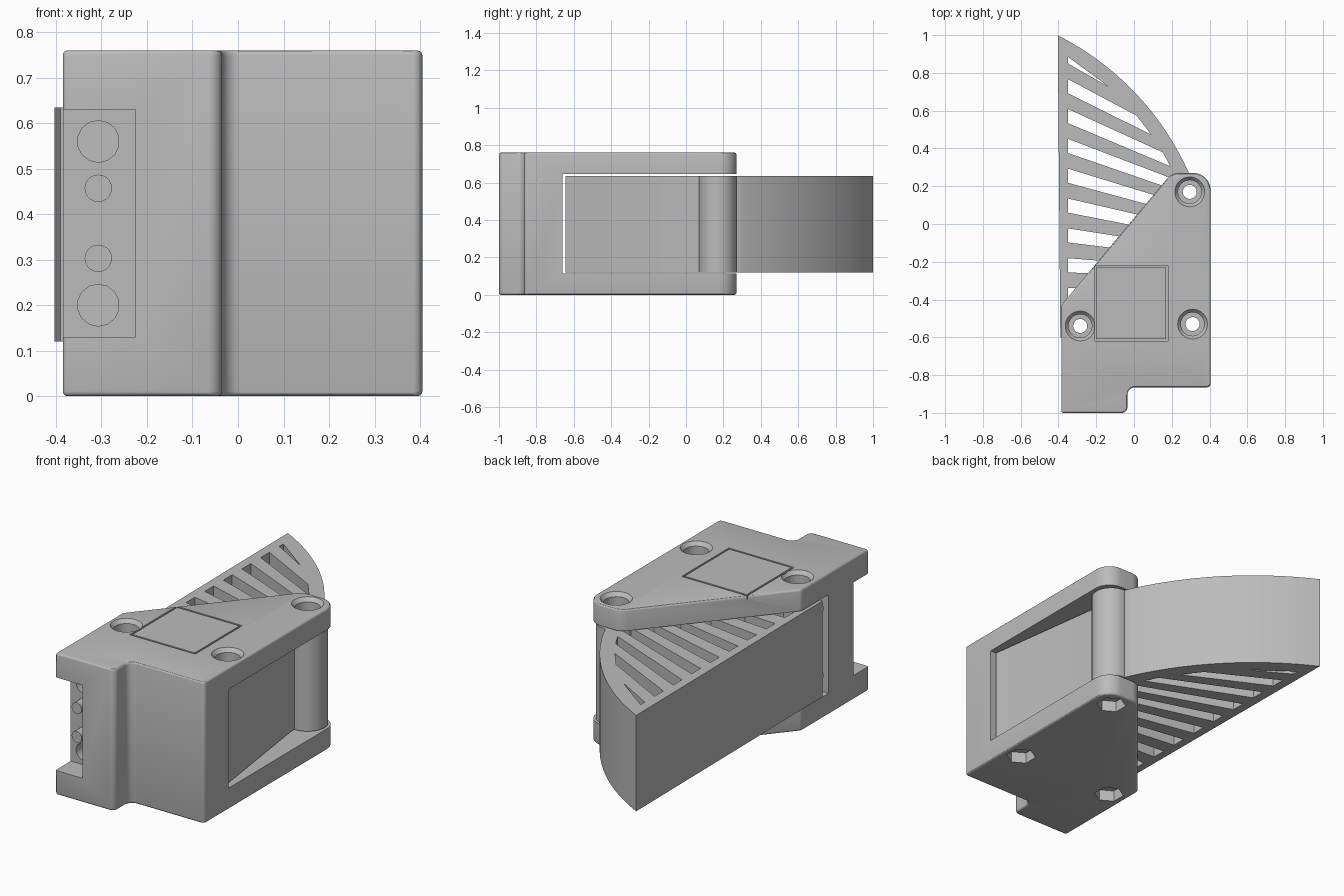
import bpy, bmesh, math
from mathutils import Vector

cube = bpy.data.objects.get("Cube")
if cube:
    bpy.data.objects.remove(cube, do_unlink=True)

grey = bpy.data.materials.new("plain_grey")
grey.use_nodes = True
grey.diffuse_color = (0.5, 0.5, 0.5, 1)
grey.node_tree.nodes["Principled BSDF"].inputs["Base Color"].default_value = (0.5, 0.5, 0.5, 1)


def fillet(corners, steps=8):
    """Round each (x, y, radius) corner of an outline."""
    out = []
    for i, (x, y, r) in enumerate(corners):
        p = Vector((x, y))
        if r == 0:
            out.append(p)
            continue
        a = (Vector(corners[i - 1][:2]) - p).normalized()
        b = (Vector(corners[(i + 1) % len(corners)][:2]) - p).normalized()
        half = a.angle(b) / 2
        centre = p + (a + b).normalized() * (r / math.sin(half))
        start = p + a * (r / math.tan(half)) - centre
        end = p + b * (r / math.tan(half)) - centre
        for k in range(steps + 1):
            t = k / steps
            out.append(centre + (start * (1 - t) + end * t).normalized() * r)
    return out


def prism(name, outline, z0, z1):
    bm = bmesh.new()
    base = bm.faces.new([bm.verts.new((p[0], p[1], z0)) for p in outline])
    ext = bmesh.ops.extrude_face_region(bm, geom=[base])
    for v in ext["geom"]:
        if isinstance(v, bmesh.types.BMVert):
            v.co.z = z1
    bmesh.ops.recalc_face_normals(bm, faces=bm.faces[:])
    mesh = bpy.data.meshes.new(name)
    bm.to_mesh(mesh)
    bm.free()
    mesh.materials.append(grey)
    ob = bpy.data.objects.new(name, mesh)
    bpy.context.collection.objects.link(ob)
    return ob


def box(name, x0, x1, y0, y1, z0, z1):
    return prism(name, [(x0, y0), (x1, y0), (x1, y1), (x0, y1)], z0, z1)


def cylinder(name, centre, r, depth, sides=32, r_top=None, along_y=False):
    rot = (math.radians(90), 0, 0) if along_y else (0, 0, 0)
    bpy.ops.mesh.primitive_cone_add(vertices=sides, radius1=r, radius2=r if r_top is None else r_top,
                                    depth=depth, location=centre, rotation=rot)
    ob = bpy.context.object
    ob.name = name
    ob.data.materials.append(grey)
    return ob


def apply(ob, mod):
    bpy.context.view_layer.objects.active = ob
    bpy.ops.object.modifier_apply(modifier=mod.name)


def cut(ob, cutter):
    mod = ob.modifiers.new("cut", "BOOLEAN")
    mod.operation, mod.solver, mod.object = "DIFFERENCE", "EXACT", cutter
    cutter.hide_render = True
    apply(ob, mod)
    bpy.data.objects.remove(cutter, do_unlink=True)


def smooth(ob):
    bpy.ops.object.select_all(action="DESELECT")
    ob.select_set(True)
    bpy.context.view_layer.objects.active = ob
    bpy.ops.object.shade_smooth_by_angle(angle=math.radians(30))


HEIGHT = 0.76
SCREWS = [(0.295, 0.17), (-0.285, -0.54), (0.31, -0.53)]

# Housing: stepped block with a diagonal rear and softened edges
housing = prism("housing", fillet([
    (-0.385, -1, 0), (-0.035, -1, 0.03), (-0.035, -0.865, 0.04), (0.405, -0.865, 0.02),
    (0.405, 0.27, 0.09), (0.2, 0.27, 0.08), (-0.385, -0.43, 0.03)]), 0, HEIGHT)
bevel = housing.modifiers.new("soft_edges", "BEVEL")
bevel.width, bevel.segments = 0.011, 3
bevel.limit_method, bevel.angle_limit = "ANGLE", math.radians(40)
apply(housing, bevel)

# Cavity for the lever and the notch at the front corner
cut(housing, box("cavity", -1, 1, -0.66, 1, 0.115, 0.645))
cut(housing, box("notch", -1, -0.225, -1.2, -0.87, 0.13, 0.63))

# Square groove in the lid
for x0, x1, y0, y1 in [(-0.21, 0.18, -0.62, -0.61), (-0.21, 0.18, -0.23, -0.22),
                       (-0.21, -0.2, -0.615, -0.225), (0.17, 0.18, -0.615, -0.225)]:
    cut(housing, box("groove", x0, x1, y0, y1, HEIGHT - 0.02, HEIGHT + 0.1))

# Screw holes: chamfered counterbores above, hexagonal nut pockets below
for x, y in SCREWS:
    cut(housing, cylinder("bore", (x, y, 0.4), 0.037, 2))
    cut(housing, cylinder("counterbore", (x, y, HEIGHT), 0.062, 0.14))
    cut(housing, cylinder("chamfer", (x, y, HEIGHT), 0.062, 0.04, r_top=0.096))
    cut(housing, cylinder("nut_pocket", (x, y, 0), 0.075, 0.12, sides=6))

# Two wire holes and two pins in the notch
for side in (-1, 1):
    cut(housing, cylinder("wire_hole", (-0.307, -0.77, 0.38 + side * 0.18), 0.046, 0.4,
                          sides=14, along_y=True))
    smooth(cylinder("pin", (-0.307, -0.87, 0.38 + side * 0.077), 0.03, 0.12,
                    sides=20, along_y=True))
smooth(housing)

# Lever: fan with a curved outer wall, reaching into the cavity
centre, radius = Vector((-1.08, -0.34)), 1.5
arc = []
for k in range(25):
    a = math.radians(24 + (63.2 - 24) * k / 24)
    arc.append(centre + radius * Vector((math.cos(a), math.sin(a))))
Z0, Z1 = 0.12, 0.635
lever = prism("lever", arc + [(-0.39, -0.6), (0.38, -0.645), (0.285, 0.05)], Z0, Z1)
boss = cylinder("lever_boss", (*SCREWS[0], (Z0 + Z1) / 2), 0.1, Z1 - Z0, sides=40)

# Tapering slots that run towards a common point
focus = Vector((1.75, -0.35))


def slot_end(start):
    step = (focus - start).normalized() * 0.004
    p = start.copy()
    while (p - centre).length < radius - 0.075 and (p.x - 0.2) * 0.767 - (p.y - 0.27) * 0.641 < 0.06:
        p += step
    return p


for i in range(9):
    y = 0.925 - 0.158 * i
    low, high = Vector((-0.35, y - 0.075)), Vector((-0.35, min(y, 0.885)))
    cut(lever, prism("slot", [low, slot_end(low), slot_end(high), high], 0, 1))

# Screw passages through the lever
for x, y in SCREWS:
    cut(lever, cylinder("passage", (x, y, 0.4), 0.04, 2))
cut(boss, cylinder("passage", (*SCREWS[0], 0.4), 0.04, 2))
smooth(lever)
smooth(boss)
